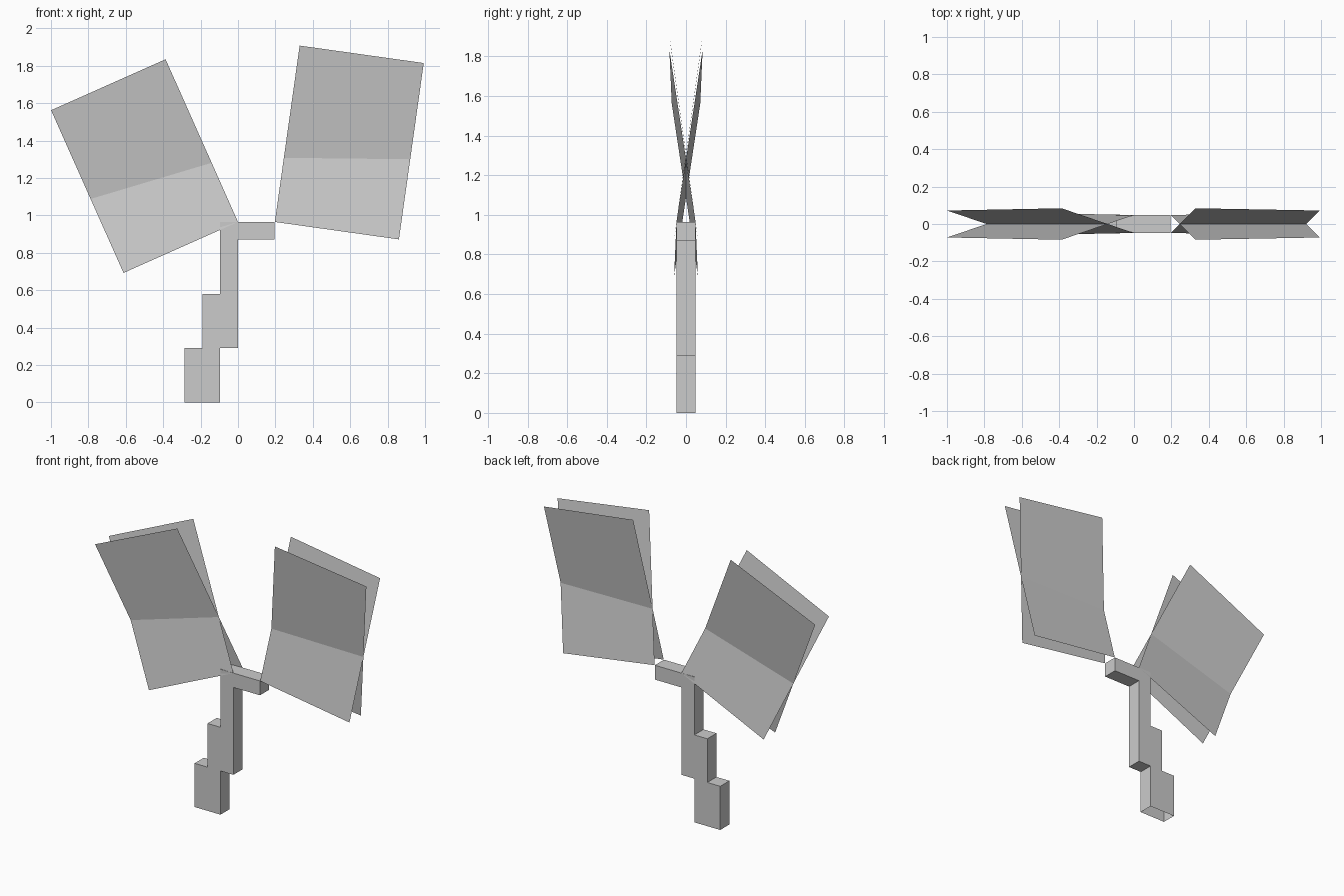
import bpy, bmesh
from math import radians, cos, sin

if "Cube" in bpy.data.objects:
    bpy.data.objects.remove(bpy.data.objects["Cube"])


def make_object(name, bm):
    bmesh.ops.recalc_face_normals(bm, faces=bm.faces[:])
    mesh = bpy.data.meshes.new(name)
    bm.to_mesh(mesh)
    bm.free()
    obj = bpy.data.objects.new(name, mesh)
    bpy.context.collection.objects.link(obj)
    return obj


# Stepped stem with side branch: extruded profile (x, z), open underneath
D = 0.048
profile = [(-0.285, 0), (-0.095, 0), (-0.095, 0.29), (0, 0.29), (0, 0.87),
           (0.195, 0.87), (0.195, 0.965), (-0.095, 0.965), (-0.095, 0.58),
           (-0.19, 0.58), (-0.19, 0.29), (-0.285, 0.29)]
bm = bmesh.new()
front = bm.faces.new([bm.verts.new((x, -D, z)) for x, z in profile])
ext = bmesh.ops.extrude_face_region(bm, geom=[front], use_keep_orig=True)
moved = [g for g in ext["geom"] if isinstance(g, bmesh.types.BMVert)]
bmesh.ops.translate(bm, verts=moved, vec=(0, 2 * D, 0))
bmesh.ops.recalc_face_normals(bm, faces=bm.faces[:])
bottom = [f for f in bm.faces if all(v.co.z < 1e-4 for v in f.verts)]
bmesh.ops.delete(bm, geom=bottom, context='FACES_ONLY')
make_object("stem", bm)

# Leaf pairs: two flat sheets crossing in an X, hinged at the inner lower corner
W, H = 0.67, 0.952
corners = [(0, 0, -0.048), (W, 0, -0.060), (W, H, 0.072), (0, H, 0.084)]


def leaf_pair(name, x0, z0, side, angle):
    c, s = cos(radians(angle)), sin(radians(angle))
    for label, flip in (("front", -1), ("back", 1)):
        bm = bmesh.new()
        bm.faces.new([bm.verts.new((x0 + side * (u * c + v * s), flip * y,
                                    z0 - u * s + v * c))
                      for u, v, y in corners])
        make_object(f"{name}_{label}", bm)


leaf_pair("right_leaf", 0.197, 0.965, 1, 8)
leaf_pair("left_leaf", 0.0, 0.965, -1, 24)
